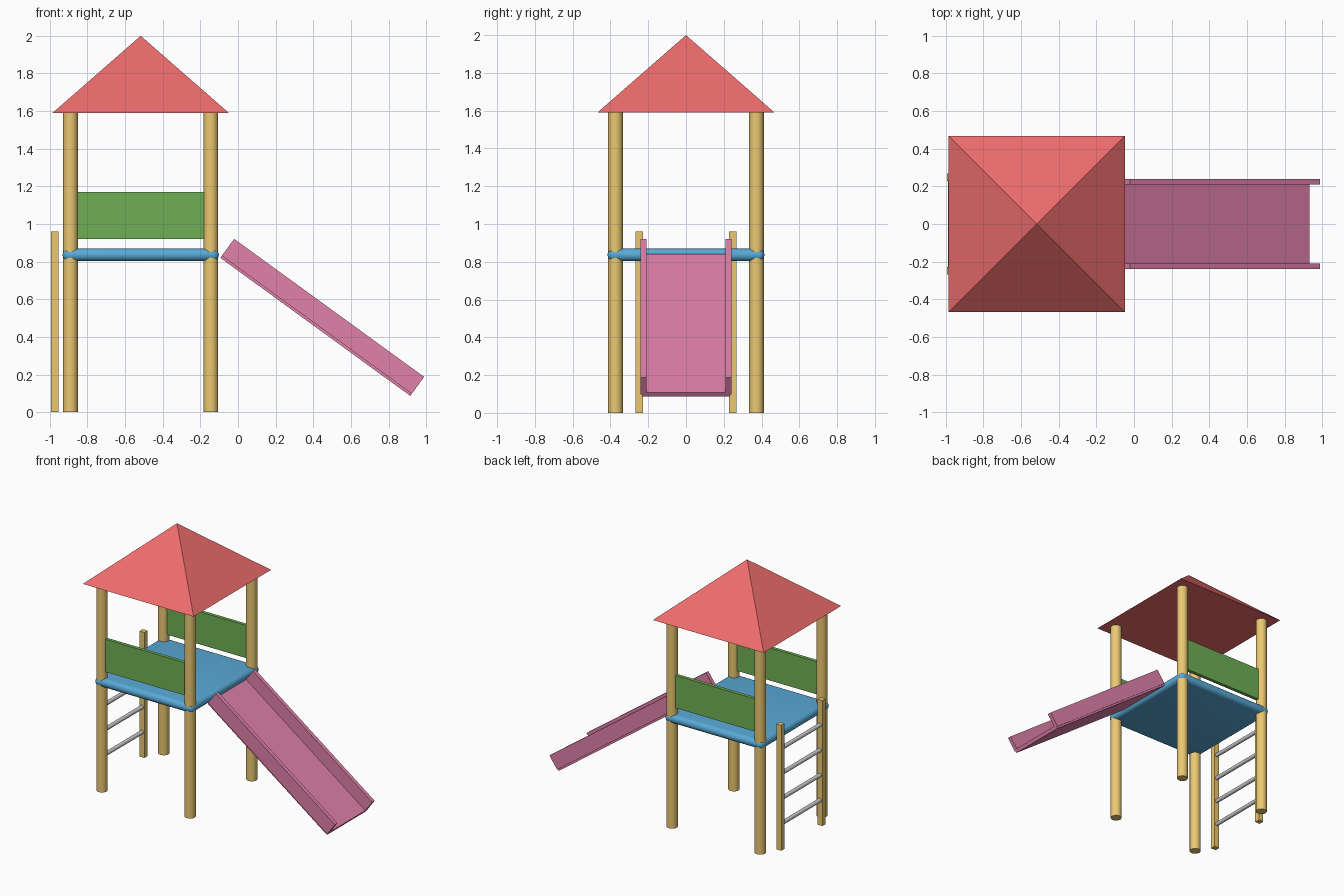
import bpy, bmesh, math
from mathutils import Vector, Matrix

if "Cube" in bpy.data.objects:
    bpy.data.objects.remove(bpy.data.objects["Cube"])

CX = -0.517      # tower centre
P = 0.373        # post offset from the tower centre


def material(name, rgb):
    m = bpy.data.materials.new(name)
    m.diffuse_color = (*rgb, 1)
    m.use_nodes = True
    m.node_tree.nodes["Principled BSDF"].inputs["Base Color"].default_value = m.diffuse_color
    return m


WOOD = material("wood", (0.83, 0.58, 0.17))
RED = material("roof red", (0.85, 0.15, 0.15))
BLUE = material("deck blue", (0.10, 0.40, 0.68))
GREEN = material("panel green", (0.16, 0.43, 0.09))
PINK = material("slide pink", (0.75, 0.22, 0.40))


def finish(ob, name, mat=None, smooth=False):
    ob.name = name
    if mat:
        ob.data.materials.append(mat)
    if smooth:
        bpy.ops.object.shade_smooth_by_angle(angle=math.radians(40))
    return ob


def box(name, lo, hi, mat=None, frame=Matrix()):
    """Box between two corners, optionally placed in a tilted frame."""
    lo, hi = Vector(lo), Vector(hi)
    bm = bmesh.new()
    bmesh.ops.create_cube(bm, size=1, matrix=frame @ Matrix.Translation((lo + hi) / 2)
                          @ Matrix.Diagonal((*(hi - lo), 1)))
    me = bpy.data.meshes.new(name)
    bm.to_mesh(me)
    bm.free()
    ob = bpy.data.objects.new(name, me)
    bpy.context.collection.objects.link(ob)
    return finish(ob, name, mat)


def rod(name, centre, radius, length, mat=None, rot=(0, 0, 0), sides=32):
    bpy.ops.mesh.primitive_cylinder_add(vertices=sides, radius=radius, depth=length,
                                        location=centre, rotation=rot)
    return finish(bpy.context.object, name, mat, True)


# Corner posts
for sx in (-1, 1):
    for sy in (-1, 1):
        rod("post", (CX + sx * P, sy * P, 0.796), 0.039, 1.592, WOOD)

# Pyramid roof
bpy.ops.mesh.primitive_cone_add(vertices=4, radius1=0.469 * math.sqrt(2), depth=0.41,
                                location=(CX, 0, 1.795), rotation=(0, 0, math.pi / 4))
finish(bpy.context.object, "roof", RED)

# Deck with fully rounded edges
deck = box("deck", (CX - 0.415, -0.415, 0.803), (CX + 0.415, 0.415, 0.869), BLUE)
bev = deck.modifiers.new("round", "BEVEL")
bev.width, bev.segments = 0.032, 6
bpy.context.view_layer.objects.active = deck
deck.select_set(True)
bpy.ops.object.modifier_apply(modifier="round")
bpy.ops.object.shade_smooth_by_angle(angle=math.radians(40))
deck.select_set(False)

# Side panels and ladder rails
for s in (-1, 1):
    box("side_panel", (CX - 0.36, s * P - 0.013, 0.92), (CX + 0.36, s * P + 0.013, 1.17), GREEN)
    box("ladder_rail", (-0.995, s * 0.248 - 0.02, 0), (-0.953, s * 0.248 + 0.02, 0.96), WOOD)

# Ladder rungs
for i in range(4):
    rod("rung", (-0.974, 0, 0.192 * (i + 1)), 0.015, 0.48, rot=(math.pi / 2, 0, 0), sides=20)

# Slide: bed and side walls in a frame tilted 36 degrees
tilt = Matrix.Translation((-0.094, 0, 0.82)) @ Matrix.Rotation(math.radians(36), 4, 'Y')
L = 1.248
box("slide_bed", (0, -0.232, 0), (L, 0.232, 0.027), PINK, tilt)
for s in (-1, 1):
    box("slide_wall", (0, s * 0.225 - 0.015, 0.0135), (L, s * 0.225 + 0.015, 0.125), PINK, tilt)
